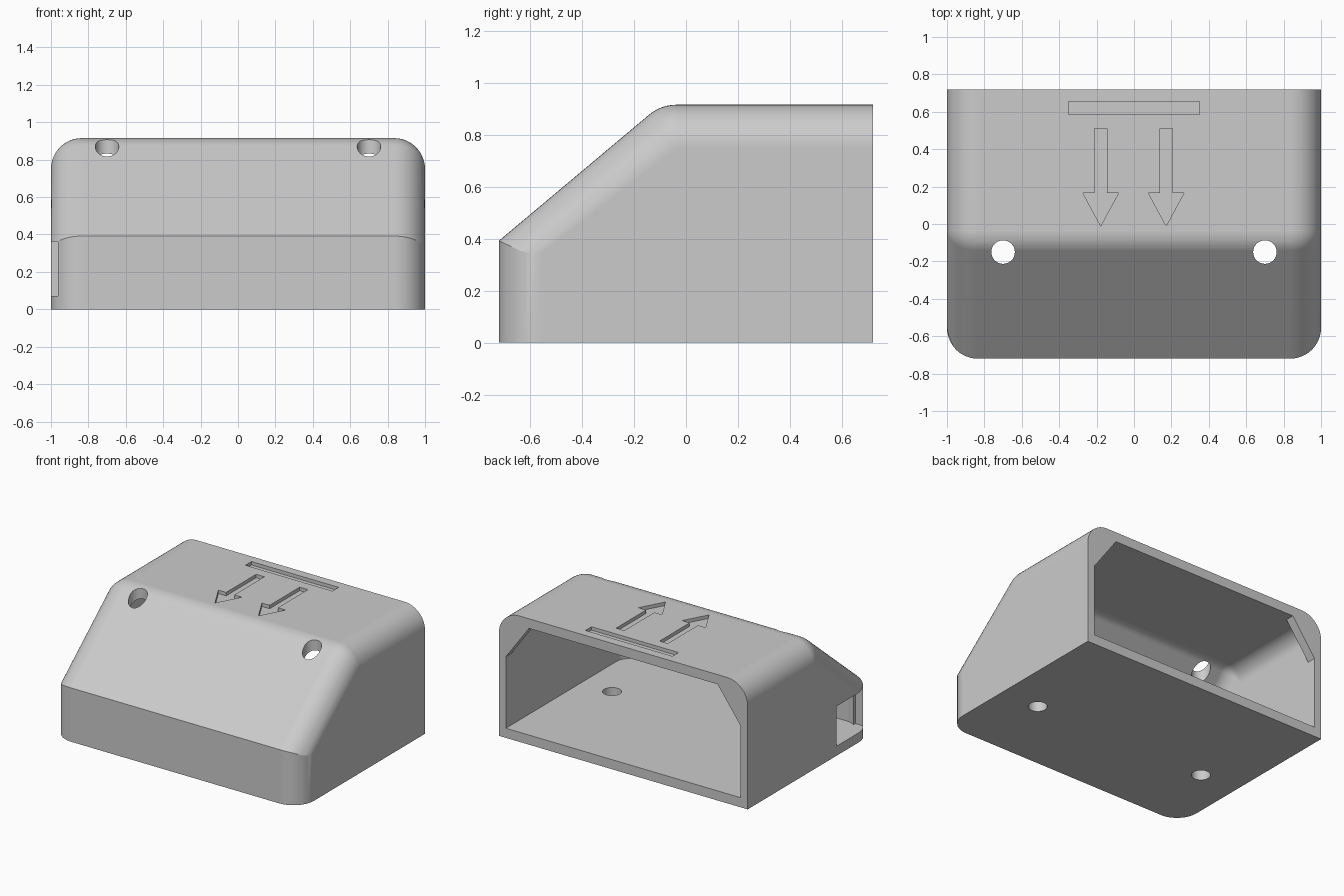
import bpy, bmesh
from math import sin, cos, tan, pi, radians

cube = bpy.data.objects.get("Cube")
if cube:
    bpy.data.objects.remove(cube, do_unlink=True)

grey = bpy.data.materials.new("light grey plastic")
grey.use_nodes = True
colour = (0.6, 0.6, 0.6, 1)
grey.diffuse_color = colour
grey.node_tree.nodes["Principled BSDF"].inputs["Base Color"].default_value = colour

SLOPE = radians(40)
SEG = 12
HALF_DEPTH = 0.72
FLOOR = 0.07


def to_object(name, bm):
    bmesh.ops.recalc_face_normals(bm, faces=bm.faces)
    mesh = bpy.data.meshes.new(name)
    bm.to_mesh(mesh)
    bm.free()
    mesh.materials.append(grey)
    ob = bpy.data.objects.new(name, mesh)
    bpy.context.collection.objects.link(ob)
    return ob


def prism(name, outline, low, high, axis="z"):
    """Extrude an outline: (x, y) along z, or (x, z) along y."""
    bm = bmesh.new()

    def place(p, h):
        return (p[0], p[1], h) if axis == "z" else (p[0], h, p[1])
    bottom = [bm.verts.new(place(p, low)) for p in outline]
    top = [bm.verts.new(place(p, high)) for p in outline]
    bm.faces.new(bottom)
    bm.faces.new(top)
    n = len(outline)
    for i in range(n):
        j = (i + 1) % n
        bm.faces.new((bottom[i], bottom[j], top[j], top[i]))
    return to_object(name, bm)


def box(name, x0, x1, y0, y1, z0, z1):
    return prism(name, [(x0, y0), (x1, y0), (x1, y1), (x0, y1)], z0, z1)


def boolean(target, cutter, operation="DIFFERENCE"):
    mod = target.modifiers.new("cut", "BOOLEAN")
    mod.operation = operation
    mod.solver = "EXACT"
    mod.object = cutter
    bpy.ops.object.select_all(action="DESELECT")
    bpy.context.view_layer.objects.active = target
    target.select_set(True)
    bpy.ops.object.modifier_apply(modifier=mod.name)
    bpy.data.objects.remove(cutter, do_unlink=True)


def rounded_wedge(name, w, top, r, front, back, base):
    """Hood shape: flat top, sloping front, all upper and front corners rounded."""
    yc, zc = -0.036, top - r
    bm = bmesh.new()
    for side in (-1, 1):
        for i in range(SEG + 1):
            a = pi / 2 * i / SEG
            x, ring = side * (w - r + r * sin(a)), r * cos(a)
            for k in range(7):
                p = SLOPE * k / 6
                y, z = yc - ring * sin(p), zc + ring * cos(p)
                bm.verts.new((x, y, z))
            bm.verts.new((x, y - 0.8 * cos(SLOPE), z - 0.8 * sin(SLOPE)))
            bm.verts.new((x, back, zc + ring))
        for y in (-1, back):
            bm.verts.new((side * w, y, base))
    bmesh.ops.remove_doubles(bm, verts=bm.verts, dist=1e-5)
    hull = bmesh.ops.convex_hull(bm, input=bm.verts)
    spare = {g for g in hull["geom_interior"] + hull["geom_unused"]
             if isinstance(g, bmesh.types.BMVert)}
    bmesh.ops.delete(bm, geom=list(spare), context="VERTS")
    bmesh.ops.dissolve_limit(bm, angle_limit=radians(0.2), verts=bm.verts, edges=bm.edges)
    ob = to_object(name, bm)

    # Trim to a plan outline with rounded front corners
    plan = [(w + 0.2, back + 0.2), (-w - 0.2, back + 0.2), (-w - 0.2, front + r)]
    plan = [(w, back + 0.2), (-w, back + 0.2)]
    for side in (-1, 1):
        arc = [(side * (w - r + r * cos(pi / 2 * i / SEG)),
                front + r - r * sin(pi / 2 * i / SEG)) for i in range(SEG + 1)]
        plan += arc if side < 0 else arc[::-1]
    boolean(ob, prism("plan_trim", plan, base - 0.2, 1.2), "INTERSECT")
    return ob


# Outer shell and its hollow
cover = rounded_wedge("cover", 1.0, 0.915, 0.165, -HALF_DEPTH, HALF_DEPTH, 0)
boolean(cover, rounded_wedge("cavity", 0.944, 0.845, 0.11, -0.66, 0.655, FLOOR))

# Rear mouth with chamfered upper corners
half = [(0.944, FLOOR), (0.944, 0.59), (0.758, 0.845)]
mouth = half + [(-x, z) for x, z in reversed(half)]
boolean(cover, prism("mouth", mouth, 0.6, 0.8, "y"))

# Cable notch in the side wall
boolean(cover, box("notch", -1.1, -0.9, -0.66, -0.30, FLOOR, 0.36))

# Vertical screw holes through slope and floor
for side in (-1, 1):
    ring = [(side * 0.7 + 0.063 * cos(2 * pi * i / 32),
             -0.15 + 0.063 * sin(2 * pi * i / 32)) for i in range(32)]
    boolean(cover, prism("screw_hole", ring, -0.1, 1.1))

# Engraved bar and arrows on the top
ENGRAVED = 0.89
boolean(cover, box("bar", -0.35, 0.35, 0.585, 0.655, ENGRAVED, 1))
for x in (-0.178, 0.172):
    right = [(0.033, 0.51), (0.033, 0.165), (0.095, 0.165)]
    arrow = right + [(0, -0.01)] + [(-px, py) for px, py in reversed(right)]
    boolean(cover, prism("arrow", [(x + px, py) for px, py in arrow], ENGRAVED, 1))

# Smooth the fillets, keep the edges crisp
bpy.ops.object.select_all(action="DESELECT")
bpy.context.view_layer.objects.active = cover
cover.select_set(True)
bpy.ops.object.shade_smooth_by_angle(angle=radians(20))
weighted = cover.modifiers.new("even_shading", "WEIGHTED_NORMAL")
weighted.keep_sharp = True
